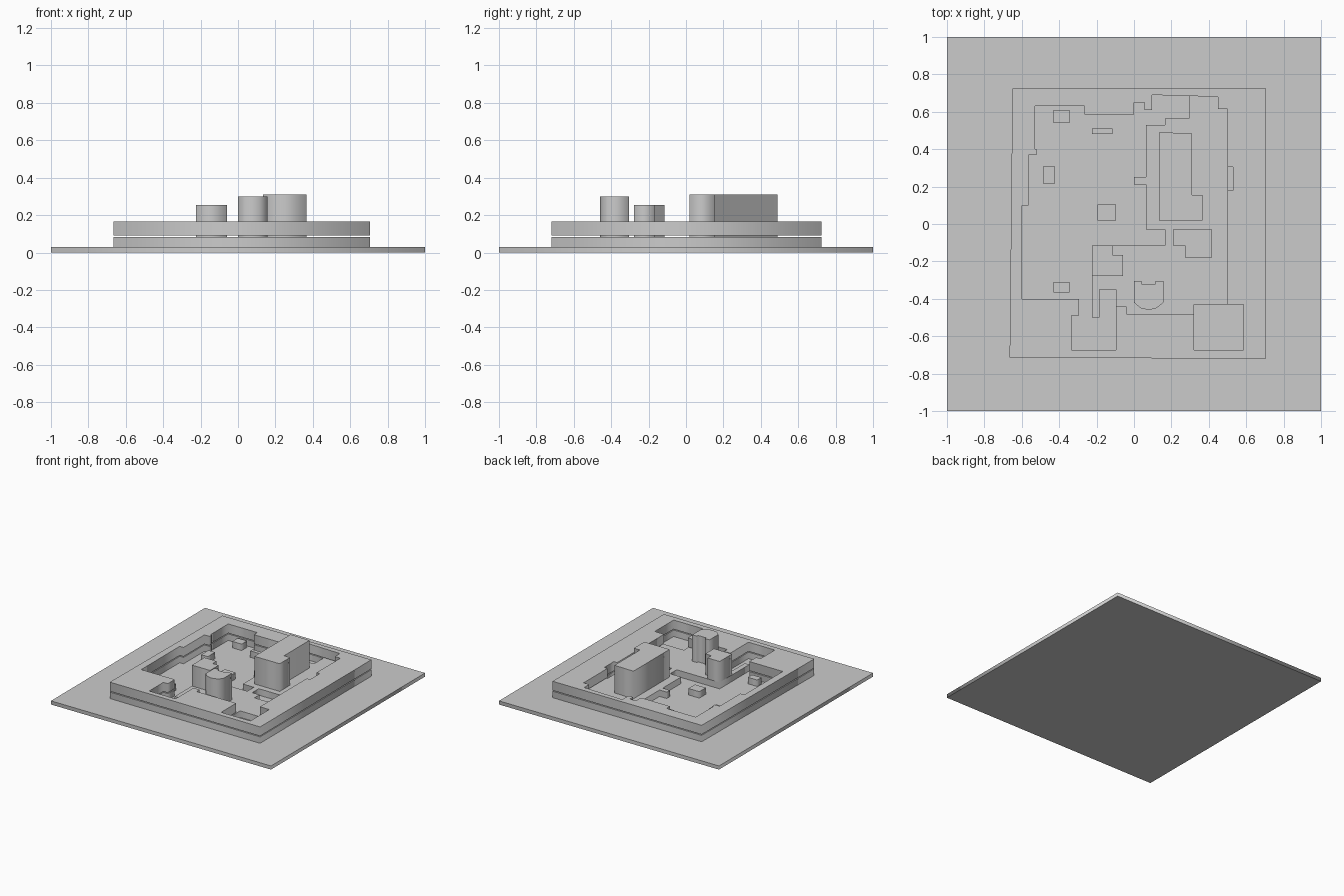
import bpy

def prism(name, z0, z1, *loops):
    """Extrude a flat outline (first loop) with holes (other loops)."""
    cu = bpy.data.curves.new(name, 'CURVE')
    cu.dimensions = '2D'
    cu.fill_mode = 'BOTH'
    cu.extrude = (z1 - z0) / 2
    for pts in loops:
        sp = cu.splines.new('POLY')
        sp.points.add(len(pts) - 1)
        for p, (x, y) in zip(sp.points, pts):
            p.co = (x, y, 0, 1)
        sp.use_cyclic_u = True
    ob = bpy.data.objects.new(name, cu)
    ob.location.z = (z0 + z1) / 2
    bpy.context.collection.objects.link(ob)
    bpy.ops.object.select_all(action='DESELECT')
    ob.select_set(True)
    bpy.context.view_layer.objects.active = ob
    bpy.ops.object.convert(target='MESH')
    return ob

def rect(x0, x1, y0, y1):
    return [(x0, y0), (x1, y0), (x1, y1), (x0, y1)]

GROUND, LOW, UP, ROOF = 0.03, 0.083, 0.09, 0.165

# Ground slab
prism("ground_slab", 0, GROUND, rect(-1, 1, -1, 1))

# Block outline and shared stretches of the courtyard edge
outer = [(-.65, .725), (.705, .725), (.705, -.72), (-.665, -.715)]
north = [(-.53, .63), (-.265, .63), (-.265, .585), (0, .585), (0, .65),
         (.055, .65), (.055, .61), (.095, .61), (.095, .69)]
west = [(-.095, -.675), (-.335, -.675), (-.335, -.49), (-.295, -.49), (-.295, -.4),
        (-.6, -.4), (-.6, .1), (-.565, .1), (-.565, .37), (-.52, .37),
        (-.52, .4), (-.53, .4)]

# Upper storey: ring around the whole inner block
east_up = [(.45, .68), (.45, .615), (.5, .615), (.5, .305), (.53, .305), (.53, .18),
           (.5, .18), (.5, -.43), (.585, -.43), (.585, -.675), (.32, -.675),
           (.32, -.48), (-.04, -.48), (-.04, -.44), (-.095, -.44)]
prism("upper_storey", UP, ROOF, outer, north + east_up + west)

# Lower storey: podium fills the right side, with sunken yards
east_low = [(.295, .685), (.295, .565), (.165, .565), (.165, .53), (.065, .53),
            (.065, .25), (0, .25), (0, .21), (.065, .21), (.065, -.03),
            (.165, -.03), (.165, -.115), (-.225, -.115), (-.225, -.5),
            (-.185, -.5), (-.185, -.35), (-.095, -.35)]
yard = [(.21, -.03), (.415, -.03), (.415, -.18), (.275, -.18), (.275, -.115), (.21, -.115)]
prism("lower_storey", GROUND, LOW, outer, north + east_low + west, yard,
      rect(.32, .585, -.675, -.43), rect(.5, .53, .18, .305))

# Towers on the podium
prism("large_tower", LOW, .31, [(.135, .49), (.31, .485), (.31, .155), (.365, .155),
                                (.365, .02), (.135, .02)])
prism("small_tower", LOW, .255, [(-.225, -.115), (-.115, -.115), (-.115, -.165),
                                 (-.06, -.165), (-.06, -.277), (-.225, -.277)])
prism("bowed_tower", LOW, .30, [(0, -.305), (.04, -.305), (.04, -.32), (.115, -.32),
                                (.115, -.305), (.157, -.305), (.157, -.42), (.12, -.45),
                                (.08, -.46), (.035, -.45), (0, -.42)])

# Free-standing courtyard pavilions
for i, r in enumerate([(-.43, -.345, .54, .61), (-.225, -.115, .48, .51),
                       (-.485, -.425, .215, .31), (-.195, -.095, .02, .105),
                       (-.43, -.345, -.365, -.31)]):
    prism(f"pavilion_{i + 1}", GROUND, LOW, rect(*r))
